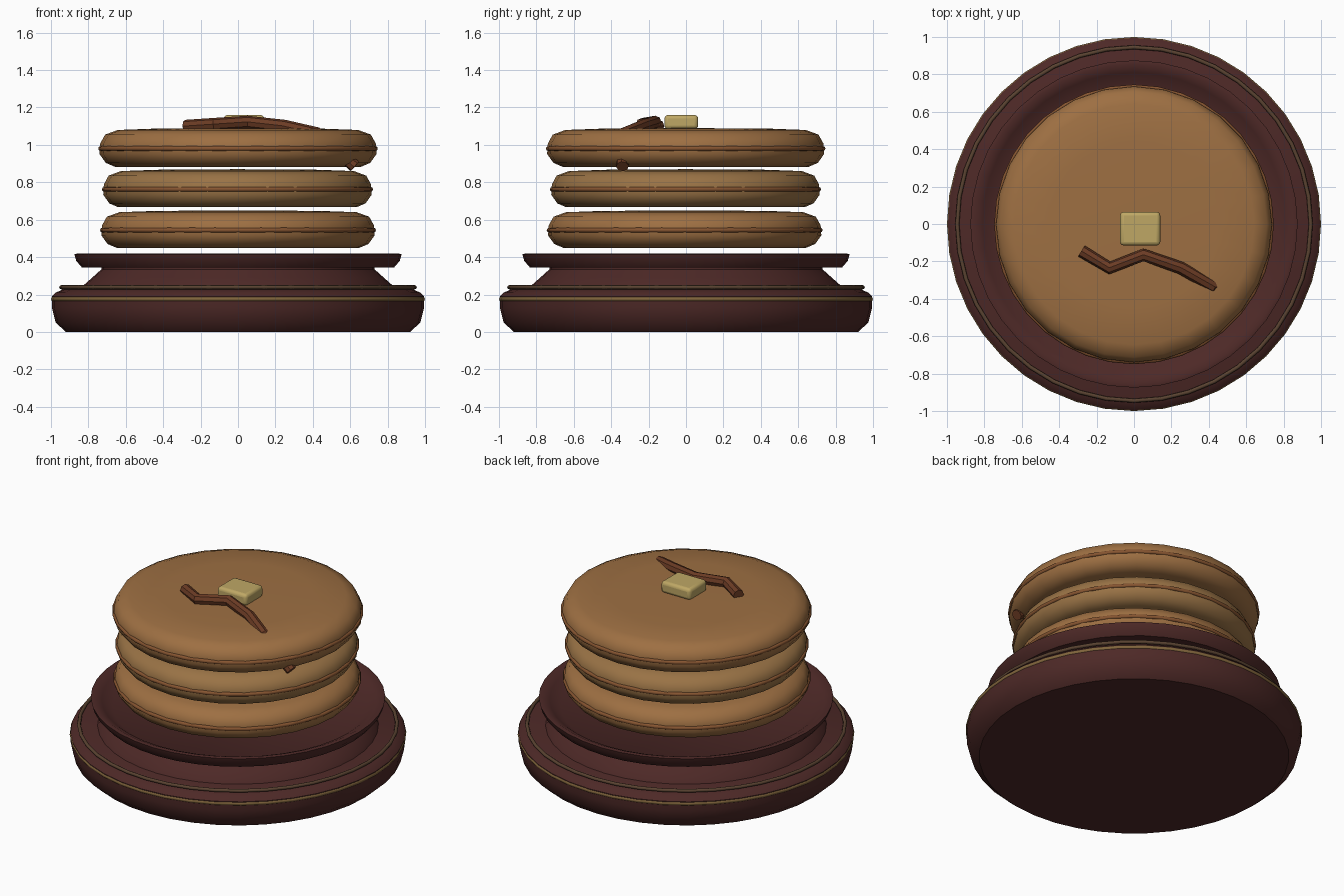
import bpy, bmesh, math

if "Cube" in bpy.data.objects:
    bpy.data.objects.remove(bpy.data.objects["Cube"])


def material(name, rgb):
    m = bpy.data.materials.new(name)
    m.diffuse_color = (*rgb, 1)
    m.use_nodes = True
    m.node_tree.nodes["Principled BSDF"].inputs["Base Color"].default_value = m.diffuse_color
    return m


WOOD = material("dark_plate", (0.075, 0.022, 0.02))
GOLD = material("gold_trim", (0.22, 0.13, 0.045))
DULL = material("dull_trim", (0.10, 0.055, 0.03))
CAKE = material("pancake", (0.34, 0.16, 0.055))
CAKE2 = material("pancake_light", (0.32, 0.17, 0.06))
CRUST = material("crust", (0.24, 0.09, 0.03))
SYRUP = material("syrup", (0.15, 0.045, 0.018))
BUTTER = material("butter", (0.52, 0.39, 0.13))


def finish(obj, name, mat, angle=40):
    obj.name = name
    obj.data.materials.append(mat)
    bpy.ops.object.select_all(action='DESELECT')
    obj.select_set(True)
    bpy.context.view_layer.objects.active = obj
    bpy.ops.object.shade_smooth_by_angle(angle=math.radians(angle))
    return obj


def lathe(name, profile, mat, sides=32, loc=(0, 0, 0), angle=40):
    # Spin an (r, z) profile around z; r = 0 ends become poles
    bm = bmesh.new()
    vs = [bm.verts.new((r, 0, z)) for r, z in profile]
    es = [bm.edges.new(p) for p in zip(vs, vs[1:])]
    bmesh.ops.spin(bm, geom=vs + es, cent=(0, 0, 0), axis=(0, 0, 1),
                   angle=math.tau, steps=sides, use_merge=True)
    bmesh.ops.remove_doubles(bm, verts=bm.verts, dist=1e-4)
    bmesh.ops.recalc_face_normals(bm, faces=bm.faces)
    mesh = bpy.data.meshes.new(name)
    bm.to_mesh(mesh)
    bm.free()
    obj = bpy.data.objects.new(name, mesh)
    bpy.context.collection.objects.link(obj)
    obj.location = loc
    return finish(obj, name, mat, angle)


def ring(name, radius, minor, loc, mat, sides=40):
    bpy.ops.mesh.primitive_torus_add(major_radius=radius, minor_radius=minor,
                                     major_segments=sides, minor_segments=8, location=loc)
    return finish(bpy.context.object, name, mat, 60)


# Base and raised dish
lathe("base", [(0, 0), (0.92, 0), (0.975, 0.05), (0.995, 0.13), (0.995, 0.19),
               (0.975, 0.21), (0.93, 0.23), (0, 0.235)], WOOD, 40)
lathe("dish", [(0, 0.22), (0.84, 0.22), (0.825, 0.25), (0.78, 0.29), (0.73, 0.335),
               (0.73, 0.345), (0.835, 0.345), (0.865, 0.38), (0.875, 0.415), (0.855, 0.42),
               (0.81, 0.40), (0.745, 0.355), (0, 0.35)], WOOD, 40)
ring("base_gold_band", 0.987, 0.013, (0, 0, 0.176), GOLD)
ring("base_upper_band", 0.945, 0.011, (0, 0, 0.239), DULL)

# Pancake stack with crust lines
stack = [("bottom", 0.738, 0.45, 0.20, (0.0, -0.007), CAKE),
         ("middle", 0.725, 0.667, 0.203, (-0.003, -0.003), CAKE2),
         ("top", 0.748, 0.883, 0.207, (0.0, -0.002), CAKE)]
for label, r, z, h, (x, y), mat in stack:
    profile = [(0, 0), (0.88, 0), (0.945, 0.10), (0.99, 0.33), (0.985, 0.60),
               (0.95, 0.83), (0.86, 0.95), (0.6, 0.985), (0, 1)]
    lathe(label + "_pancake", [(a * r, b * h) for a, b in profile], mat, 28, (x, y, z), 60)
    ring(label + "_crust", r * 0.982, 0.013, (x, y, z + 0.47 * h), CRUST, 36)

# Butter pat
bpy.ops.mesh.primitive_cube_add(size=1, location=(0.033, -0.025, 1.122))
butter = bpy.context.object
butter.scale = (0.215, 0.18, 0.076)
bpy.ops.object.transform_apply(location=False, rotation=False, scale=True)
bev = butter.modifiers.new("soft_edges", 'BEVEL')
bev.width, bev.segments = 0.02, 3
finish(butter, "butter_pat", BUTTER, 50)

# Syrup trail running through the top pancake and out below its rim
path = [(-0.28, -0.145, 1.10), (-0.13, -0.235, 1.11), (0.05, -0.165, 1.122),
        (0.25, -0.235, 1.10), (0.42, -0.333, 1.062), (0.625, -0.34, 0.885)]
curve = bpy.data.curves.new("syrup_trail", 'CURVE')
curve.dimensions = '3D'
curve.bevel_depth = 0.034
curve.bevel_resolution = 2
curve.use_fill_caps = True
line = curve.splines.new('POLY')
line.points.add(len(path) - 1)
for pt, co in zip(line.points, path):
    pt.co = (*co, 1)
trail = bpy.data.objects.new("syrup_trail", curve)
bpy.context.collection.objects.link(trail)
bpy.ops.object.select_all(action='DESELECT')
trail.select_set(True)
bpy.context.view_layer.objects.active = trail
bpy.ops.object.convert(target='MESH')
finish(bpy.context.object, "syrup_trail", SYRUP, 35)
